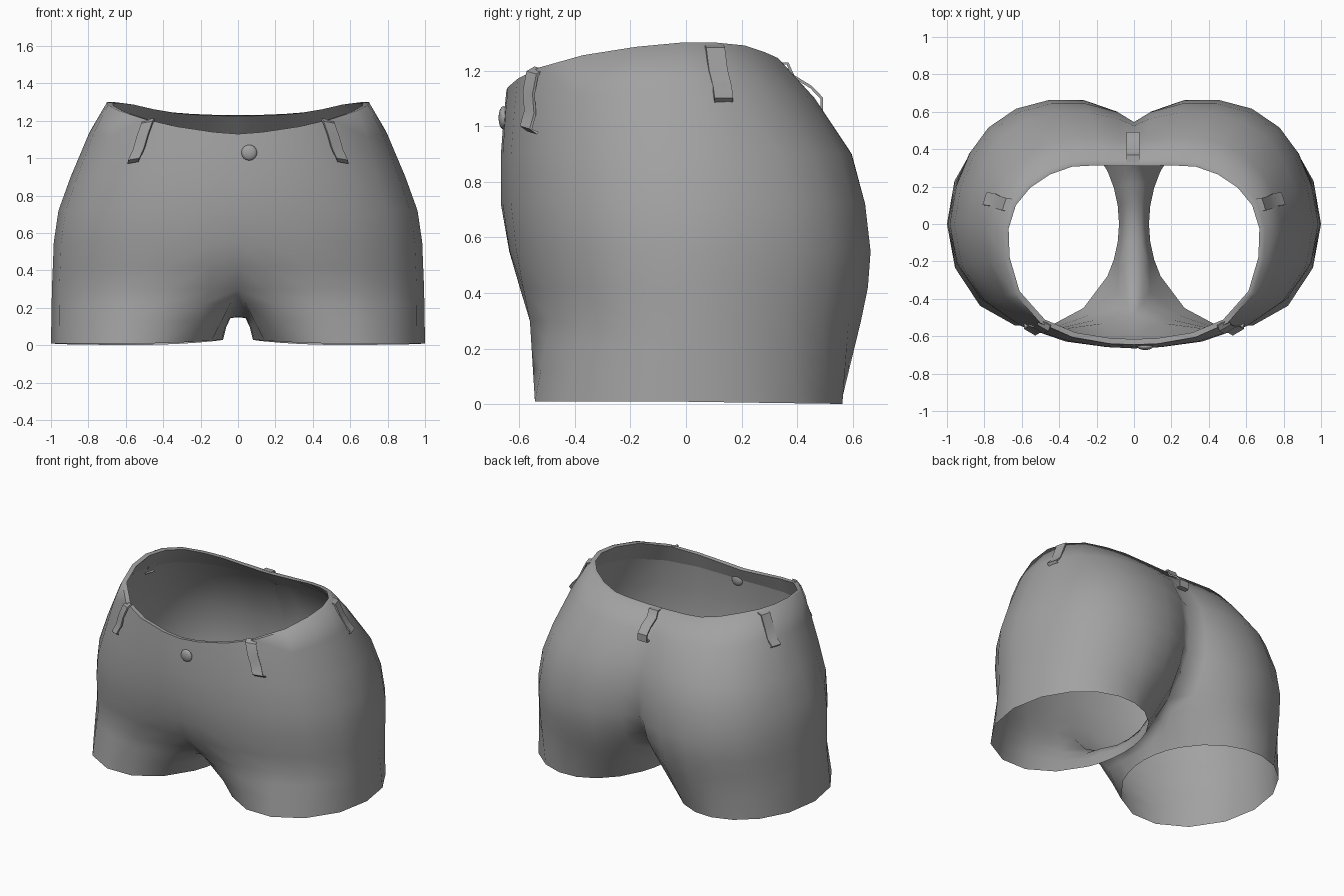
import bpy, bmesh, math
from mathutils import Vector

if "Cube" in bpy.data.objects:
    bpy.data.objects.remove(bpy.data.objects["Cube"])

grey = bpy.data.materials.new("grey cloth")
grey.diffuse_color = (0.36, 0.36, 0.36, 1)
grey.use_nodes = True
grey.node_tree.nodes["Principled BSDF"].inputs["Base Color"].default_value = grey.diffuse_color


def finish(bm, name, angle=60, mirror=False):
    me = bpy.data.meshes.new(name)
    bm.to_mesh(me)
    bm.free()
    ob = bpy.data.objects.new(name, me)
    bpy.context.collection.objects.link(ob)
    me.materials.append(grey)
    bpy.ops.object.select_all(action='DESELECT')
    ob.select_set(True)
    bpy.context.view_layer.objects.active = ob
    bpy.ops.object.shade_smooth_by_angle(angle=math.radians(angle))
    if mirror:
        m = ob.modifiers.new("Mirror", 'MIRROR')
        m.use_clip = True
        m.merge_threshold = 0.002
    return ob


# Half waistline, from front centre round the side to back centre
waist = [Vector(p) for p in [
    (0, -.645, 1.13), (.13, -.64, 1.14), (.33, -.605, 1.17), (.50, -.53, 1.21),
    (.64, -.37, 1.255), (.695, -.18, 1.285), (.70, -.02, 1.30), (.66, .11, 1.30),
    (.58, .21, 1.29), (.47, .285, 1.265), (.35, .33, 1.245), (.25, .338, 1.237),
    (.15, .34, 1.233), (.06, .34, 1.23), (0, .34, 1.23)]]

# Hip section: relative width, depth, and how far the centre crease pulls in
SX = [0, .15, .38, .63, .83, .96, 1, .965, .89, .79, .64, .46, .27, .09, 0]
SY = [-1, -.99, -.945, -.82, -.62, -.33, 0, .30, .57, .77, .92, .99, 1, 1, 1]
CREASE = [1, .55, .03, 0, 0, 0, 0, 0, 0, 0, 0, 0, .06, .5, 1]
N = len(SX)


def hip_row(z, w, front, front_mid, back, back_mid):
    row = []
    for sx, sy, c in zip(SX, SY, CREASE):
        if sy < 0:
            y = sy * front + c * (front - front_mid)
        else:
            y = sy * back - c * (back - back_mid)
        row.append(Vector((sx * w, y, z)))
    return row


hips = [hip_row(*r) for r in [
    (.90, .895, .665, .665, .60, .525),
    (.72, .960, .665, .665, .65, .545),
    (.55, .985, .645, .635, .67, .53),
    (.42, .990, .620, .59, .66, .46),
    (.30, .995, .597, .485, .635, .34)]]


def mix(a, b, txy, tz):
    return Vector((a.x + (b.x - a.x) * txy, a.y + (b.y - a.y) * txy,
                   a.z + (b.z - a.z) * tz))


band = [mix(a, b, .48, .4) for a, b in zip(waist, hips[0])]


def inset(p, d):
    n = Vector((p.x, p.y + .12, 0)).normalized() * d
    return Vector((max(0, p.x - n.x) if p.x else 0, p.y - n.y, p.z))


# Inner lip tapering into the wall, rim, then outer body
rim = [inset(p, .03) - Vector((0, 0, .004)) for p in waist]
lip = [inset(p, .004) for p in band]
rows = [lip, rim, waist, band] + hips

# Crotch strip closes the lowest hip row into a leg loop
crotch = [Vector((0, y, z)) for y, z in
          [(.22, .215), (.11, .165), (0, .15), (-.12, .152), (-.29, .19)]]
angles = [-150, -126, -102, -78, -52, -25, 0, 24, 46, 66, 84, 100, 116, 133, 150,
          160, 170, 180, 190, 200]
hem = []
for a in angles:
    c, s = math.cos(math.radians(a)), math.sin(math.radians(a))
    z = .01 + .02 * max(0, -c) ** 2 - (.008 * s if s > 0 else 0)
    hem.append(Vector((.54 + .46 * c, s * (.565 if s > 0 else .555), z)))
top_loop = hips[-1] + crotch


def leg_row(t, inner_x, inner_z):
    row = []
    for j, (a, b) in enumerate(zip(top_loop, hem)):
        p = mix(a, b, t, t)
        if j >= N:
            p = mix(a, b, t, inner_z)
            p.x = b.x * inner_x
        row.append(p)
    return row


bm = bmesh.new()
grid = [[bm.verts.new(p) for p in row] for row in rows]
for r0, r1 in zip(grid, grid[1:]):
    for j in range(N - 1):
        bm.faces.new((r0[j], r1[j], r1[j + 1], r0[j + 1]))
loops = [grid[-1] + [bm.verts.new(p) for p in crotch]]
loops += [[bm.verts.new(p) for p in loop] for loop in
          (leg_row(.27, .5, .04), leg_row(.6, .78, .42), hem)]
K = len(angles)
for r0, r1 in zip(loops, loops[1:]):
    for j in range(K):
        k = (j + 1) % K
        bm.faces.new((r0[j], r1[j], r1[k], r0[k]))
finish(bm, "shorts_body", 75, mirror=True)


# Belt loops: thin bent straps
def strap(name, path, across, mirror=False, width=.07, thick=.01):
    bm = bmesh.new()
    path = [Vector(p) for p in path]
    across = Vector(across).normalized()
    rings = []
    for i, p in enumerate(path):
        t = path[min(i + 1, len(path) - 1)] - path[max(i - 1, 0)]
        n = t.cross(across).normalized() * thick / 2
        h = across * width / 2
        rings.append([bm.verts.new(q) for q in
                      (p - h - n, p + h - n, p + h + n, p - h + n)])
    for a, b in zip(rings, rings[1:]):
        for j in range(4):
            k = (j + 1) % 4
            bm.faces.new((a[j], a[k], b[k], b[j]))
    bm.faces.new(rings[0][::-1])
    bm.faces.new(rings[-1])
    bmesh.ops.recalc_face_normals(bm, faces=bm.faces)
    finish(bm, name, 35, mirror)


strap("front_belt_loop",
      [(.475, -.525, 1.205), (.485, -.552, 1.19), (.51, -.565, 1.12),
       (.53, -.56, 1.05), (.555, -.575, .995), (.56, -.55, .98)],
      (.85, .5, -.15), True)
strap("side_belt_loop",
      [(.655, .10, 1.29), (.69, .105, 1.28), (.725, .115, 1.20),
       (.755, .13, 1.14), (.795, .135, 1.10), (.775, .135, 1.085)],
      (-.3, .95, 0), True)
strap("back_belt_loop",
      [(-.005, .33, 1.225), (-.005, .365, 1.225), (-.005, .385, 1.18),
       (-.005, .45, 1.14), (-.005, .488, 1.10), (-.005, .488, 1.055),
       (-.005, .46, 1.055)],
      (1, 0, 0))

# Front button: flattened dome
bm = bmesh.new()
bmesh.ops.create_uvsphere(bm, u_segments=16, v_segments=8, radius=.042)
for v in bm.verts:
    v.co = Vector((v.co.x + .06, v.co.z * .42 - .656, v.co.y + 1.03))
bmesh.ops.recalc_face_normals(bm, faces=bm.faces)
finish(bm, "button", 60)
